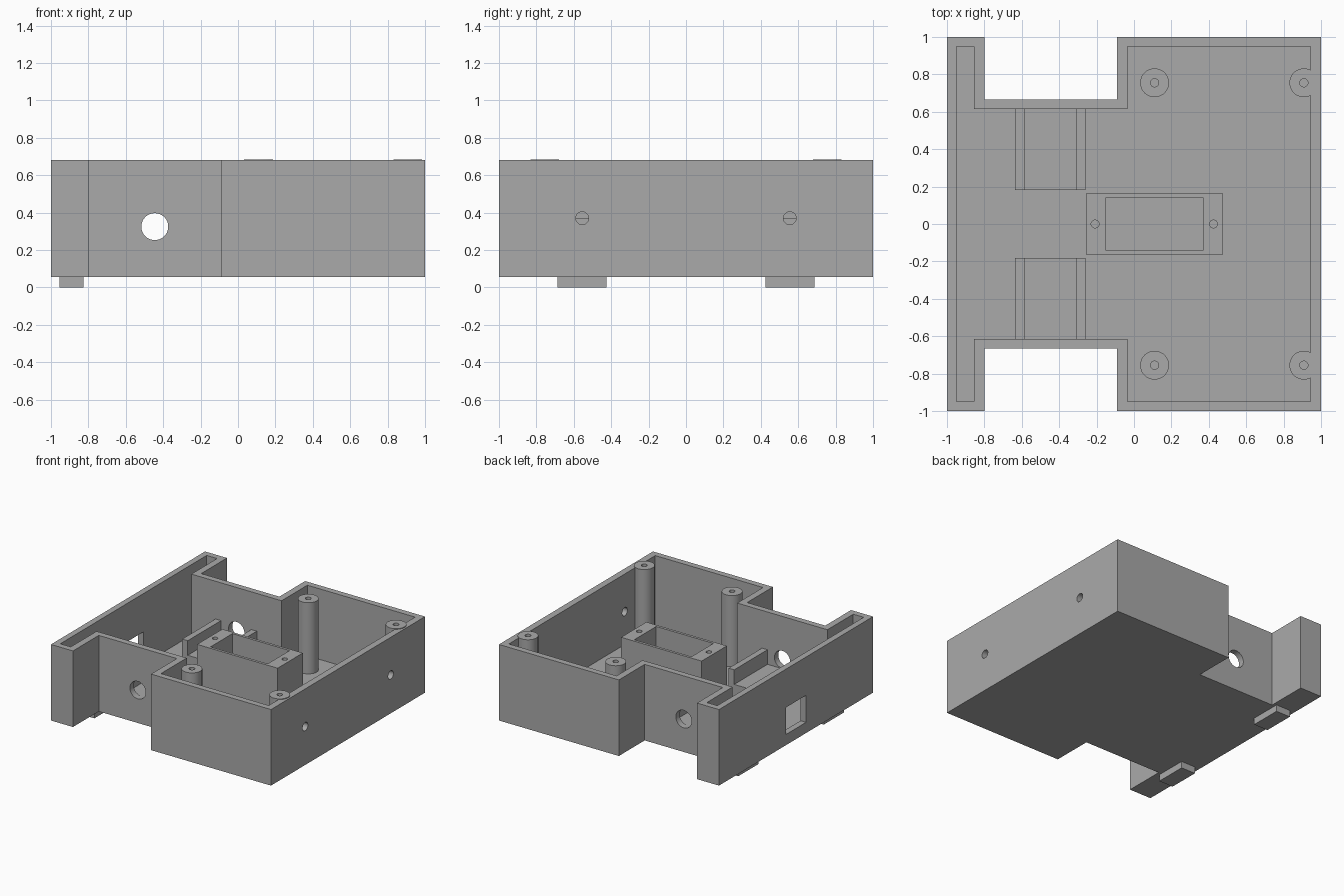
import bpy
import bmesh
import math
from mathutils import Matrix

cube = bpy.data.objects.get("Cube")
if cube:
    bpy.data.objects.remove(cube, do_unlink=True)

grey = bpy.data.materials.new("plastic grey")
grey.use_nodes = True
colour = (0.4, 0.4, 0.4, 1)
grey.diffuse_color = colour
grey.node_tree.nodes["Principled BSDF"].inputs["Base Color"].default_value = colour

BASE, FLOOR, RIM = 0.055, 0.1, 0.68
SIDES = (("back", 1), ("front", -1))


def make(name, bm):
    bmesh.ops.recalc_face_normals(bm, faces=bm.faces)
    mesh = bpy.data.meshes.new(name)
    bm.to_mesh(mesh)
    bm.free()
    mesh.materials.append(grey)
    obj = bpy.data.objects.new(name, mesh)
    bpy.context.collection.objects.link(obj)
    return obj


def prism(name, outline, z0, z1):
    bm = bmesh.new()
    face = bm.faces.new([bm.verts.new((x, y, z0)) for x, y in outline])
    grown = bmesh.ops.extrude_face_region(bm, geom=[face])["geom"]
    bmesh.ops.translate(bm, vec=(0, 0, z1 - z0),
                        verts=[v for v in grown if isinstance(v, bmesh.types.BMVert)])
    return make(name, bm)


def box(name, x0, x1, y0, y1, z0, z1):
    return prism(name, [(x0, y0), (x1, y0), (x1, y1), (x0, y1)], z0, z1)


def rod(name, centre, radius, length, axis="Z"):
    turn = {"X": Matrix.Rotation(math.pi / 2, 4, "Y"),
            "Y": Matrix.Rotation(math.pi / 2, 4, "X"),
            "Z": Matrix.Identity(4)}[axis]
    bm = bmesh.new()
    bmesh.ops.create_cone(bm, cap_ends=True, segments=40, radius1=radius, radius2=radius,
                          depth=length, matrix=Matrix.Translation(centre) @ turn)
    return make(name, bm)


def cut(obj, *cutters):
    """Subtract the cutters, then remove them."""
    bpy.context.view_layer.objects.active = obj
    for cutter in cutters:
        mod = obj.modifiers.new("cut", "BOOLEAN")
        mod.operation = "DIFFERENCE"
        mod.solver = "EXACT"
        mod.object = cutter
        bpy.ops.object.modifier_apply(modifier=mod.name)
        bpy.data.objects.remove(cutter, do_unlink=True)


def plan(left, arm, body, right, end, waist):
    """Notched outline, mirrored front to back."""
    half = [(right, end), (body, end), (body, waist), (arm, waist), (arm, end), (left, end)]
    return half + [(x, -y) for x, y in reversed(half)]


# Tray shell with its notches and wall openings
shell = prism("tray_shell", plan(-1, -0.8, -0.09, 1, 1, 0.665), BASE, RIM)
cut(shell,
    prism("cavity", plan(-0.95, -0.855, -0.035, 0.945, 0.95, 0.615), FLOOR, 1),
    box("window", -1.1, -0.9, -0.13, 0.13, 0.143, 0.365))
for side, s in SIDES:
    cut(shell,
        rod("axle_hole", (-0.445, s * 0.64, 0.325), 0.072, 0.15, "Y"),
        rod("screw_hole", (0.97, s * 0.555, 0.37), 0.034, 0.2, "X"))

# Screw posts
POST_TOP = 0.685
for side, s in SIDES:
    for place, x in (("middle", 0.11), ("left", 0.908)):
        post = rod(f"{side}_{place}_post", (x, s * 0.755, (FLOOR - 0.01 + POST_TOP) / 2),
                   0.077, POST_TOP - FLOOR + 0.01)
        cut(post, rod("post_hole", (x, s * 0.755, POST_TOP), 0.022, 0.5))

# Motor cradles: a channel beside each notch wall
for side, s in SIDES:
    profile = [(-0.635, 0.09), (-0.26, 0.09), (-0.26, 0.37), (-0.31, 0.37),
               (-0.31, 0.25), (-0.585, 0.25), (-0.585, 0.37), (-0.635, 0.37)]
    bm = bmesh.new()
    face = bm.faces.new([bm.verts.new((x, s * 0.183, z)) for x, z in profile])
    grown = bmesh.ops.extrude_face_region(bm, geom=[face])["geom"]
    bmesh.ops.translate(bm, vec=(0, s * 0.433, 0),
                        verts=[v for v in grown if isinstance(v, bmesh.types.BMVert)])
    make(f"{side}_motor_cradle", bm)

# Central holder with a rectangular pocket and two screw holes
holder = box("central_holder", -0.257, 0.475, -0.164, 0.164, FLOOR - 0.01, 0.56)
cut(holder, box("pocket", -0.15, 0.37, -0.142, 0.142, FLOOR, 0.7))
for x in (-0.208, 0.425):
    cut(holder, rod("holder_hole", (x, 0, 0.56), 0.021, 0.4))

# Feet under the narrow arms
for side, s in SIDES:
    y0, y1 = sorted((s * 0.425, s * 0.687))
    box(f"{side}_foot", -0.955, -0.825, y0, y1, 0, BASE + 0.01)

# Smooth round surfaces, keep edges sharp
bpy.ops.object.select_all(action="DESELECT")
for obj in bpy.context.scene.objects:
    if obj.type == "MESH":
        obj.select_set(True)
        bpy.context.view_layer.objects.active = obj
bpy.ops.object.shade_smooth_by_angle(angle=math.radians(30))
